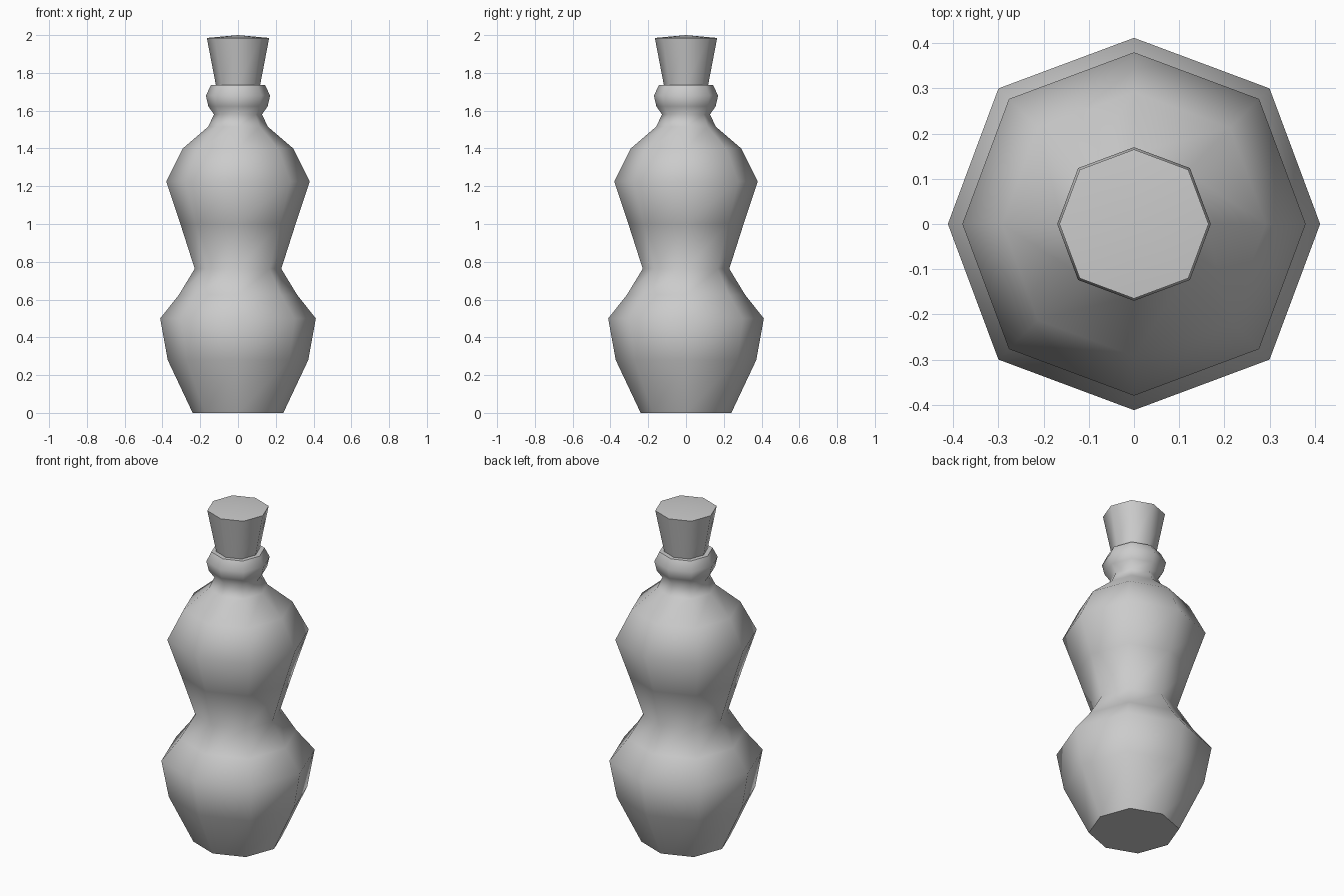
import bpy, bmesh, math

if "Cube" in bpy.data.objects:
    bpy.data.objects.remove(bpy.data.objects["Cube"])

DIAGONAL = 1.03  # diagonal corners sit slightly further out


def lathe(name, profile, tip=None):
    """Eight-sided turned solid from (radius, height) points, bottom to top."""
    bm = bmesh.new()
    rings = []
    for r, z in profile:
        ring = []
        for i in range(8):
            a = i * math.pi / 4
            d = r * (DIAGONAL if i % 2 else 1)
            ring.append(bm.verts.new((d * math.cos(a), d * math.sin(a), z)))
        rings.append(ring)
    for low, high in zip(rings, rings[1:]):
        for i in range(8):
            j = (i + 1) % 8
            bm.faces.new((low[i], low[j], high[j], high[i]))
    bm.faces.new(rings[0][::-1])
    if tip is None:
        bm.faces.new(rings[-1])
    else:
        top = bm.verts.new((0, 0, tip))
        for i in range(8):
            bm.faces.new((rings[-1][i], rings[-1][(i + 1) % 8], top))
    mesh = bpy.data.meshes.new(name)
    bm.to_mesh(mesh)
    bm.free()
    obj = bpy.data.objects.new(name, mesh)
    bpy.context.collection.objects.link(obj)
    bpy.ops.object.select_all(action='DESELECT')
    obj.select_set(True)
    bpy.context.view_layer.objects.active = obj
    bpy.ops.object.shade_smooth_by_angle(angle=math.radians(62))
    return obj


# Double-bulged bottle with a rolled lip
lathe("bottle", [
    (0.24, 0.0), (0.372, 0.28), (0.412, 0.50), (0.313, 0.625), (0.229, 0.763),
    (0.305, 1.0), (0.38, 1.225), (0.292, 1.40), (0.158, 1.515),
    (0.127, 1.58), (0.157, 1.623), (0.17, 1.68), (0.143, 1.735)])

# Tapered stopper with a slightly domed top
lathe("stopper", [(0.117, 1.735), (0.165, 1.985)], tip=2.0)
